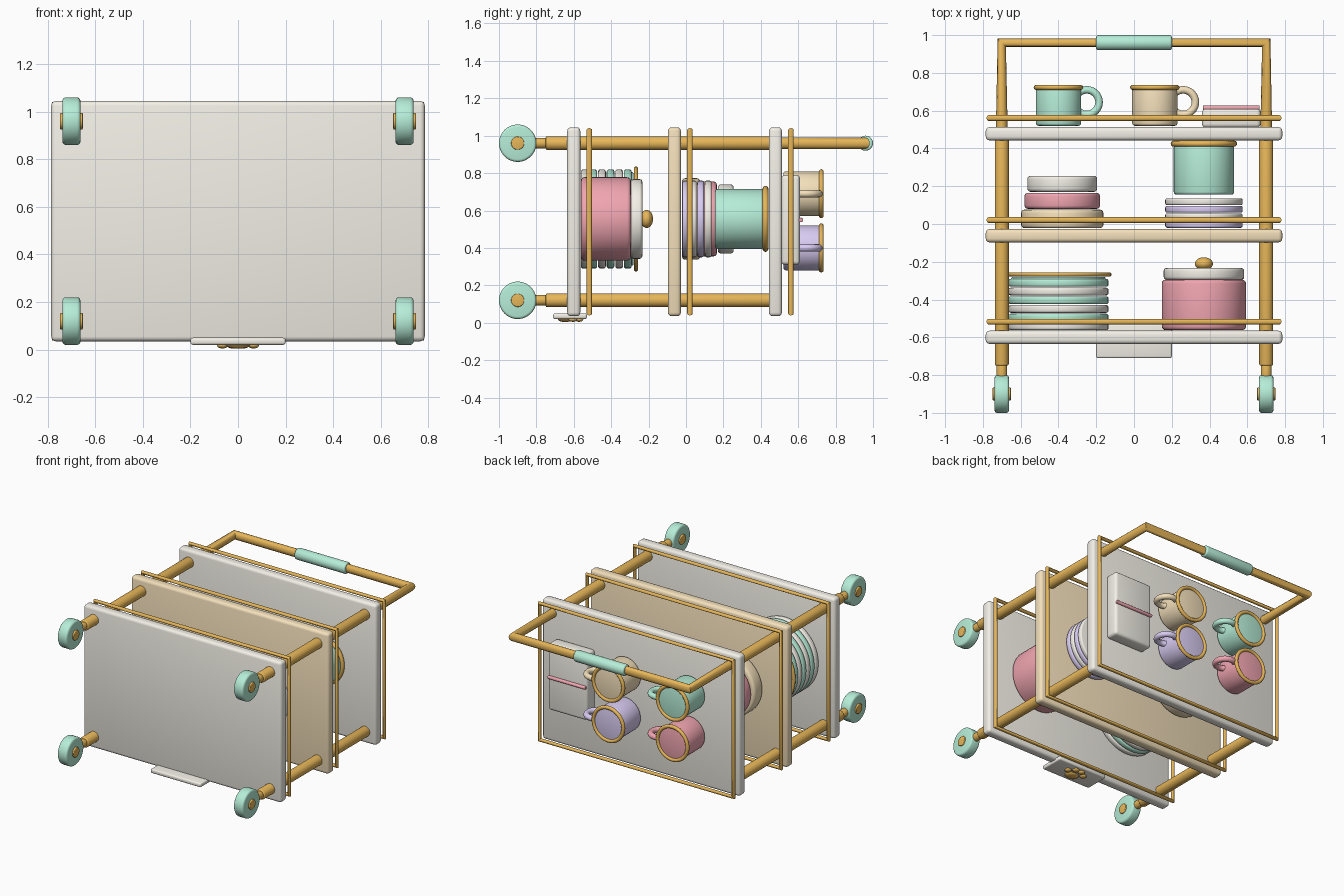
import bpy, bmesh, math
from mathutils import Matrix, Vector

if "Cube" in bpy.data.objects:
    bpy.data.objects.remove(bpy.data.objects["Cube"])

COL = {"cream": (0.90, 0.87, 0.80), "tan": (0.91, 0.75, 0.50), "wood": (0.80, 0.47, 0.10),
       "mint": (0.47, 0.85, 0.69), "pink": (0.88, 0.38, 0.44), "lilac": (0.70, 0.61, 0.90)}
MATS = {}
for n, c in COL.items():
    MATS[n] = bpy.data.materials.new(n)
    MATS[n].diffuse_color = (*c, 1)
ROT = {"x": Matrix.Rotation(math.pi / 2, 4, "Y"), "y": Matrix.Rotation(-math.pi / 2, 4, "X"),
       "z": Matrix.Identity(4)}


def finish(o, col):
    o.data.materials.clear()
    o.data.materials.append(MATS[col])
    bpy.ops.object.select_all(action="DESELECT")
    o.select_set(True)
    bpy.context.view_layer.objects.active = o
    if o.type == "CURVE":
        bpy.ops.object.convert(target="MESH")
        o = bpy.context.object
    bpy.ops.object.shade_smooth_by_angle(angle=math.radians(35))
    return o


def from_bm(name, bm, col, loc, bevel=0):
    if bevel:
        edges = [e for e in bm.edges if e.calc_face_angle(0) > 0.7]
        bmesh.ops.bevel(bm, geom=edges, offset=bevel, segments=3, profile=0.5, affect="EDGES")
    me = bpy.data.meshes.new(name)
    bm.to_mesh(me)
    bm.free()
    o = bpy.data.objects.new(name, me)
    bpy.context.collection.objects.link(o)
    o.location = loc
    return finish(o, col)


def box(name, col, loc, size, bevel):
    bm = bmesh.new()
    bmesh.ops.create_cube(bm, size=1)
    bmesh.ops.scale(bm, vec=size, verts=bm.verts)
    return from_bm(name, bm, col, loc, bevel)


def cyl(name, col, loc, r, length, axis="y", bevel=0.008, seg=48):
    bm = bmesh.new()
    bmesh.ops.create_cone(bm, cap_ends=True, segments=seg, radius1=r, radius2=r,
                          depth=length, matrix=ROT[axis])
    return from_bm(name, bm, col, loc, bevel)


def disc(name, col, x, z, y0, y1, r, bevel=0.008):
    # round dish sitting between two heights along the trolley
    return cyl(name, col, (x, (y0 + y1) / 2, z), r, y1 - y0, "y", bevel)


def ball(name, col, loc, size):
    bm = bmesh.new()
    bmesh.ops.create_uvsphere(bm, u_segments=24, v_segments=14, radius=1)
    bmesh.ops.scale(bm, vec=size, verts=bm.verts)
    return from_bm(name, bm, col, loc)


def ring(name, col, loc, major, minor, axis):
    bpy.ops.mesh.primitive_torus_add(major_radius=major, minor_radius=minor,
                                     major_segments=48, minor_segments=12)
    o = bpy.context.object
    o.name = name
    o.data.transform(ROT[axis])
    o.location = loc
    return finish(o, col)


def tube(name, col, pts, r, cyclic=False):
    cu = bpy.data.curves.new(name, "CURVE")
    cu.dimensions = "3D"
    cu.bevel_depth, cu.bevel_resolution, cu.use_fill_caps = r, 4, True
    s = cu.splines.new("POLY")
    s.points.add(len(pts) - 1)
    for p, q in zip(s.points, pts):
        p.co = (*q, 1)
    s.use_cyclic_u = cyclic
    o = bpy.data.objects.new(name, cu)
    bpy.context.collection.objects.link(o)
    return finish(o, col)


ZC = 0.54
# shelves with guard rails
for n, y, col in (("bottom", -0.6, "cream"), ("middle", -0.062, "tan"), ("top", 0.478, "cream")):
    box(n + "_shelf", col, (0, y, ZC), (1.57, 0.07, 1.01), 0.02)
    ry = y + 0.083
    tube(n + "_rail", "wood", [(-0.77, ry, 0.05), (0.77, ry, 0.05), (0.77, ry, 1.03), (-0.77, ry, 1.03)],
         0.015, True)

# posts and casters
for x in (-0.70, 0.70):
    for z in (0.12, 0.96):
        disc("post", "wood", x, z, -0.75, 0.50, 0.037)
        disc("caster_stem", "wood", x, z, -0.83, -0.745, 0.028)
        cyl("wheel", "mint", (x, -0.90, z), 0.10, 0.076, "x", 0.014)
        cyl("wheel_hub", "wood", (x, -0.90, z), 0.035, 0.096, "x", 0.005)

# push handle
tube("handle", "wood", [(-0.70, 0.51, 0.96), (-0.70, 0.96, 0.96), (0.70, 0.96, 0.96), (0.70, 0.51, 0.96)], 0.031)
cyl("handle_grip", "mint", (0, 0.96, 0.96), 0.04, 0.40, "x", 0.01)

# front plaque with paw decoration
box("plaque", "cream", (0, -0.62, 0.035), (0.40, 0.18, 0.03), 0.01)
ball("paw_pad", "wood", (0, -0.645, 0.018), (0.05, 0.04, 0.014))
for x, y in ((-0.065, -0.605), (-0.024, -0.572), (0.024, -0.572), (0.065, -0.605)):
    ball("paw_toe", "wood", (x, y, 0.018), (0.023, 0.023, 0.013))

# bottom shelf: plates and lidded pot
for i in range(6):
    y = -0.562 + i * 0.046
    disc("plate", ("cream", "mint")[i % 2], -0.40, 0.555, y, y + 0.041, 0.265, 0.012)
ring("plate_rim", "wood", (-0.40, -0.267, 0.555), 0.27, 0.011, "y")
disc("stack_top", "mint", -0.40, 0.555, -0.30, -0.28, 0.25)
disc("big_pot", "pink", 0.37, 0.555, -0.562, -0.295, 0.223, 0.02)
disc("pot_lid", "cream", 0.37, 0.555, -0.295, -0.233, 0.213, 0.015)
ball("lid_knob", "wood", (0.37, -0.21, 0.555), (0.048, 0.034, 0.048))

# middle shelf: bowls, saucers and open pot
for col, y0, r in (("tan", -0.022, 0.218), ("pink", 0.08, 0.20), ("cream", 0.17, 0.185)):
    disc("bowl", col, -0.38, 0.555, y0, y0 + (0.098 if r > 0.21 else 0.085), r, 0.018)
for i in range(4):
    y = -0.02 + i * 0.04
    disc("saucer", ("lilac", "cream")[i % 2], 0.37, 0.555, y, y + 0.036, 0.205, 0.01)
disc("small_pot", "mint", 0.37, 0.555, 0.155, 0.42, 0.16, 0.015)
ring("small_pot_rim", "wood", (0.37, 0.425, 0.555), 0.16, 0.016, "y")

# top shelf: mugs
for x, z, col in ((-0.40, 0.69, "mint"), (-0.40, 0.40, "pink"), (0.11, 0.69, "tan"), (0.11, 0.40, "lilac")):
    disc("mug", col, x, z, 0.52, 0.725, 0.12, 0.014)
    ring("mug_rim", "wood", (x, 0.723, z), 0.118, 0.013, "y")
    ring("mug_handle", col, (x + 0.15, 0.645, z), 0.065, 0.02, "z")

# folded napkin with band
box("napkin", "cream", (0.515, 0.56, 0.55), (0.31, 0.10, 0.48), 0.02)
cyl("napkin_band", "pink", (0.515, 0.615, 0.55), 0.012, 0.30, "x", 0.003, 16)

for m in bpy.data.materials:
    if m.users and not m.is_grease_pencil:
        m.use_nodes = True
        m.node_tree.nodes["Principled BSDF"].inputs["Base Color"].default_value = m.diffuse_color
